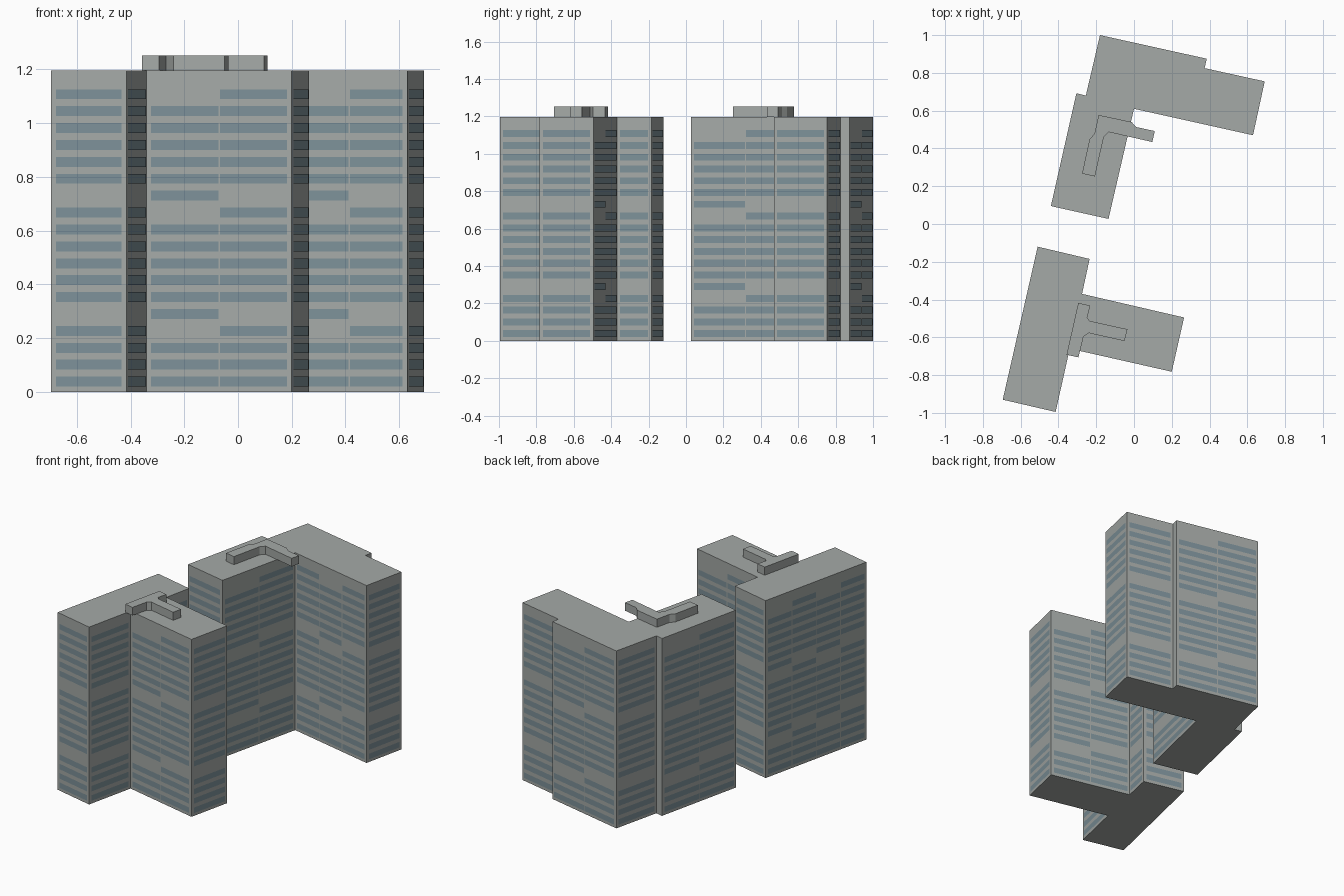
import bpy
import bmesh
from mathutils import Vector

cube = bpy.data.objects.get("Cube")
if cube:
    bpy.data.objects.remove(cube, do_unlink=True)

ROOF_Z = 1.197
TOP_Z = 1.252
FLOORS = 18
FLOOR_STEP = 0.0629
STRIP_Z = 0.02
STRIP_H = 0.037
MARGIN = 0.018
GAP = 0.006
OFFSET = 0.002


def material(name, rgb):
    mat = bpy.data.materials.new(name)
    mat.use_nodes = True
    mat.diffuse_color = (*rgb, 1)
    bsdf = next(n for n in mat.node_tree.nodes if n.type == 'BSDF_PRINCIPLED')
    bsdf.inputs["Base Color"].default_value = (*rgb, 1)
    return mat


CONCRETE = material("concrete grey", (0.376, 0.400, 0.386))
GLASS = material("blue grey glass", (0.205, 0.283, 0.319))


def finish(bm, name, mat):
    mesh = bpy.data.meshes.new(name)
    bm.to_mesh(mesh)
    bm.free()
    mesh.materials.append(mat)
    obj = bpy.data.objects.new(name, mesh)
    bpy.context.collection.objects.link(obj)
    return obj


def prism(name, outline, z0, z1):
    """Extrude a plan outline upwards."""
    bm = bmesh.new()
    base = bm.faces.new([bm.verts.new((x, y, z0)) for x, y in outline])
    top = bmesh.ops.extrude_face_region(bm, geom=[base], use_keep_orig=True)["geom"]
    verts = [v for v in top if isinstance(v, bmesh.types.BMVert)]
    bmesh.ops.translate(bm, verts=verts, vec=(0, 0, z1 - z0))
    bmesh.ops.recalc_face_normals(bm, faces=bm.faces[:])
    return finish(bm, name, CONCRETE)


def windows(name, outline, panels):
    """Window strips on each wall of a counter-clockwise outline."""
    bm = bmesh.new()
    for i, count in enumerate(panels):
        if not count:
            continue
        a = Vector((*outline[i], 0))
        b = Vector((*outline[(i + 1) % len(outline)], 0))
        along = (b - a).normalized()
        start = a + along.cross(Vector((0, 0, 1))) * OFFSET
        width = ((b - a).length - 2 * MARGIN - (count - 1) * GAP) / count
        for p in range(count):
            left = start + along * (MARGIN + p * (width + GAP))
            right = left + along * width
            # neighbouring bays skip different floors
            skipped = 4 if (count - 1 - p) % 2 == 0 else 3
            for floor in range(FLOORS):
                if floor % 7 == skipped:
                    continue
                low = Vector((0, 0, STRIP_Z + floor * FLOOR_STEP))
                high = low + Vector((0, 0, STRIP_H))
                bm.faces.new([bm.verts.new(v) for v in
                              (left + low, right + low, right + high, left + high)])
    return finish(bm, name, GLASS)


# Rear L-shaped tower
rear = [(-0.18, 1.0), (-0.255, 0.68), (-0.305, 0.692), (-0.44, 0.095),
        (-0.135, 0.027), (0.0, 0.61), (0.63, 0.47), (0.692, 0.755),
        (0.374, 0.825), (0.385, 0.875)]
prism("rear_tower", rear, 0, ROOF_Z)
windows("rear_tower_windows", rear, [1, 0, 2, 1, 2, 3, 1, 1, 0, 2])

# Front T-shaped tower
front = [(-0.51, -0.12), (-0.695, -0.93), (-0.415, -0.995), (-0.34, -0.66),
         (0.2, -0.782), (0.265, -0.495), (-0.275, -0.37), (-0.235, -0.185)]
prism("front_tower", front, 0, ROOF_Z)
windows("front_tower_windows", front, [4, 1, 1, 2, 1, 2, 1, 1])

# Rooftop service blocks
prism("rear_roof_block",
      [(-0.275, 0.267), (-0.207, 0.252), (-0.16, 0.46), (-0.135, 0.487),
       (0.097, 0.434), (0.11, 0.492), (0.013, 0.513), (-0.013, 0.54),
       (-0.187, 0.577), (-0.21, 0.476), (-0.235, 0.45)], ROOF_Z, TOP_Z)
prism("front_roof_block",
      [(-0.295, -0.418), (-0.232, -0.432), (-0.248, -0.497), (-0.235, -0.513),
       (-0.035, -0.557), (-0.05, -0.62), (-0.24, -0.577), (-0.267, -0.595),
       (-0.294, -0.706), (-0.357, -0.692)], ROOF_Z, TOP_Z)
